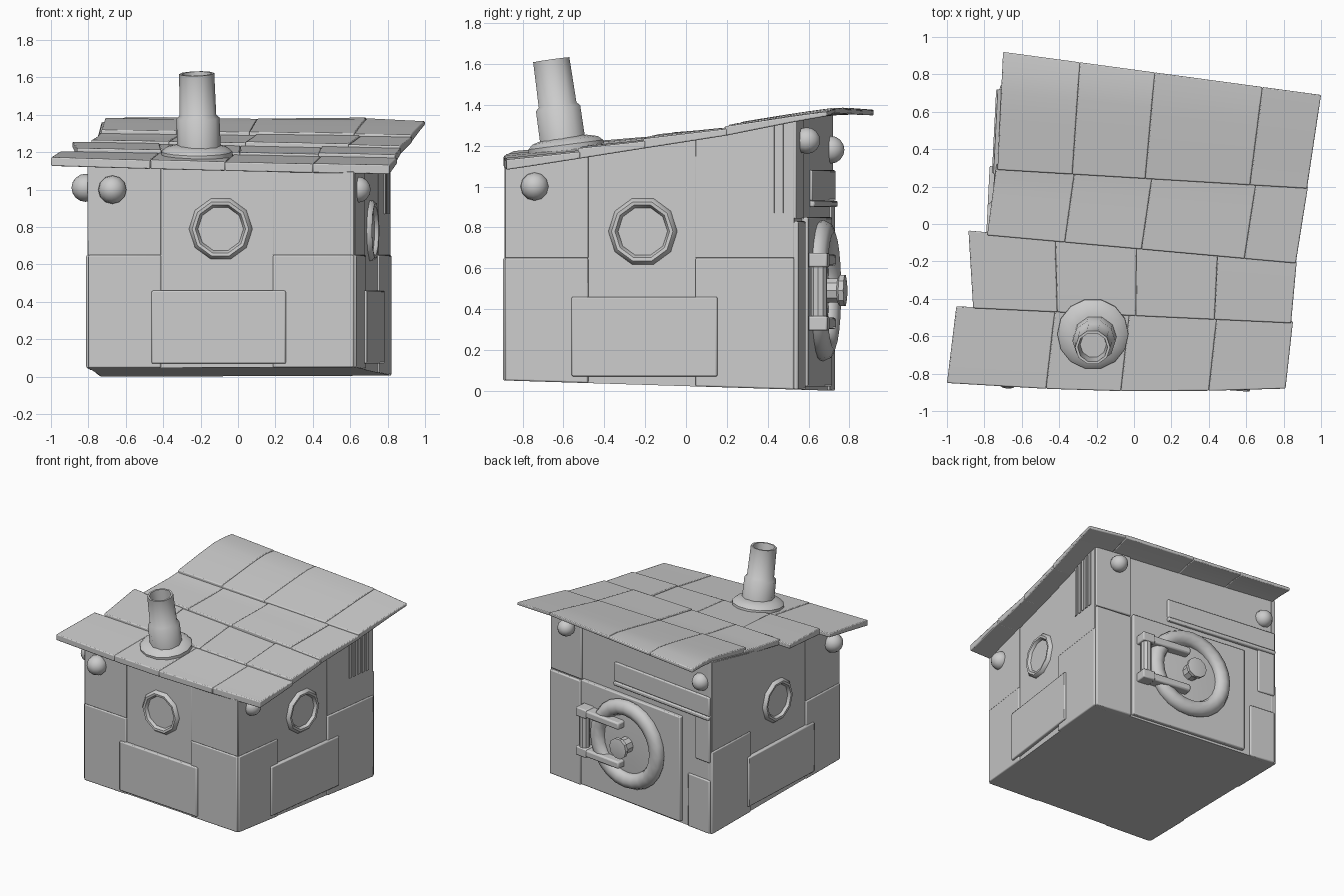
import bpy, bmesh, math, random
from mathutils import Matrix, Vector

if "Cube" in bpy.data.objects:
    bpy.data.objects.remove(bpy.data.objects["Cube"])

random.seed(3)
grey = bpy.data.materials.new("plain_grey")
grey.diffuse_color = (0.6, 0.6, 0.6, 1)
grey.use_nodes = True
grey.node_tree.nodes["Principled BSDF"].inputs["Base Color"].default_value = grey.diffuse_color


def finish(name, bm, matrix=None, bevel=0, angle=35):
    """Turn a bmesh into a shaded object."""
    if matrix is not None:
        bm.transform(matrix)
    bmesh.ops.recalc_face_normals(bm, faces=bm.faces[:])
    me = bpy.data.meshes.new(name)
    bm.to_mesh(me)
    bm.free()
    me.materials.append(grey)
    ob = bpy.data.objects.new(name, me)
    bpy.context.collection.objects.link(ob)
    if bevel:
        mod = ob.modifiers.new("soft_edges", 'BEVEL')
        mod.width, mod.segments = bevel, 2
    bpy.ops.object.select_all(action='DESELECT')
    ob.select_set(True)
    bpy.context.view_layer.objects.active = ob
    bpy.ops.object.shade_smooth_by_angle(angle=math.radians(angle))
    return ob


def loft(bm, rings, closed=False):
    """Skin rings of points; cap the ends unless the rings form a loop."""
    vs = [[bm.verts.new(p) for p in r] for r in rings]
    n = len(vs[0])
    pairs = list(zip(vs, vs[1:])) + ([(vs[-1], vs[0])] if closed else [])
    for a, b in pairs:
        for i in range(n):
            bm.faces.new((a[i], a[(i + 1) % n], b[(i + 1) % n], b[i]))
    if not closed:
        bm.faces.new(vs[0])
        bm.faces.new(vs[-1])


def lathe(name, profile, matrix, sides=12, closed=False, angle=35):
    """Spin (radius, height) points about local z."""
    bm = bmesh.new()
    loft(bm, [[(r * math.cos(2 * math.pi * i / sides), r * math.sin(2 * math.pi * i / sides), z)
               for i in range(sides)] for r, z in profile], closed)
    return finish(name, bm, matrix, angle=angle)


def roof_z(x, y):
    """Underside height of the lean-to roof."""
    pts = [(-1.0, 1.085), (-0.88, 1.10), (-0.2, 1.195), (0.2, 1.25), (0.55, 1.32), (0.75, 1.355), (1.0, 1.345)]
    for (a, za), (b, zb) in zip(pts, pts[1:]):
        if y <= b:
            break
    tilt = -0.022 * x * max(0, min(1, 0.2 - y))
    return za + (zb - za) * (y - a) / (b - a) + tilt


def floor_z(y):
    return 0.05 * (0.72 - y) / 1.6


# Crooked four-sided footprint
FL, FR, BR, BL = [Vector(p) for p in ((-.8, -.775), (.62, -.885), (.81, .53), (-.725, .72))]
walls = {"front": (FL, FR), "right": (FR, BR), "back": (BR, BL), "left": (BL, FL)}
length = {k: (b - a).length for k, (a, b) in walls.items()}


def frame(wall):
    """Local x runs along the wall, y points inward, z up."""
    a, b = walls[wall]
    d = (b - a).normalized()
    return Matrix(((d.x, -d.y, 0, a.x), (d.y, d.x, 0, a.y), (0, 0, 1, 0), (0, 0, 0, 1)))


def plate(name, wall, u0, u1, z0, z1=None, t=0.02, bevel=0.008):
    """Raised plate on a wall; a missing height follows the floor or roof."""
    m, bm, rings = frame(wall), bmesh.new(), []
    for u in (u0, u1):
        p = m @ Vector((u, 0, 0))
        lo = floor_z(p.y) if z0 is None else z0
        hi = roof_z(p.x, p.y) + 0.01 if z1 is None else z1
        rings.append([(u, -t, lo), (u, 0.03, lo), (u, 0.03, hi), (u, -t, hi)])
    loft(bm, rings)
    return finish(name, bm, m, bevel)


def on_wall(wall, u, z, out=0):
    """Matrix whose local z points out of the wall."""
    return frame(wall) @ Matrix.Translation((u, -out, z)) @ Matrix.Rotation(math.pi / 2, 4, 'X')


# House body
bm = bmesh.new()
ring = [a.lerp(b, i / 6) for a, b in walls.values() for i in range(6)]
loft(bm, [[(p.x, p.y, floor_z(p.y)) for p in ring],
          [(p.x, p.y, roof_z(p.x, p.y) + 0.012) for p in ring]])
finish("house_body", bm)

# Overlapping wall sheets at the corners: thick low ones, thin high ones
for wall, (ua, ub) in {"front": (.39, .99), "right": (.41, .94), "left": (.45, 1.1)}.items():
    L = length[wall]
    for side, u0, u1 in (("start", 0.0, ua), ("end", ub, L)):
        plate(f"{wall}_lower_sheet_{side}", wall, u0, u1, None, 0.65, t=0.012)
        plate(f"{wall}_upper_sheet_{side}", wall, u0, u1, 0.65, None, t=0.005, bevel=0.003)

# Low middle panels
for wall, u0, u1 in (("front", .34, 1.06), ("right", .33, 1.05), ("left", .41, 1.18)):
    plate(f"{wall}_low_panel", wall, u0, u1, 0.07, 0.46, t=0.026)

# Round windows: puffy frame and recessed pane
for wall, u, z in (("front", .71, .79), ("right", .68, .78), ("left", .77, .78)):
    lathe(f"{wall}_window_frame", [(.17, -.02), (.17, .006), (.152, .026), (.135, .024), (.122, .004), (.122, -.02)],
          on_wall(wall, u, z), 10, True, 50)
    lathe(f"{wall}_window_pane", [(.125, -.02), (.125, .004)], on_wall(wall, u, z), 10)

# Round corner lamps
for wall, u, z, r, out in (("front", .13, 1.0, .076, .02), ("right", .145, 1.0, .07, .0),
                           ("left", 1.4, 1.01, .075, .02), ("back", .18, 1.225, .065, .04),
                           ("back", 1.45, 1.18, .068, .0)):
    bm = bmesh.new()
    bmesh.ops.create_uvsphere(bm, u_segments=12, v_segments=8, radius=r)
    finish(f"{wall}_lamp", bm, on_wall(wall, u, z, out))

# Slatted vent on the right wall
for i in range(5):
    plate("vent_slat", "right", 1.17 + i * 0.045, 1.195 + i * 0.045, 0.87, None, t=0.012, bevel=0)

# Back wall sheets and hatch panel
plate("back_corner_sheet_right_low", "back", 0, .3, None, .83, t=.02)
plate("back_corner_sheet_right_high", "back", 0, .3, .84, None, t=.012)
plate("back_corner_sheet_left", "back", 1.33, 1.54, None, .42, t=.012)
plate("back_side_sheet_left", "back", 1.40, 1.54, .56, .92, t=.012)
plate("back_top_band", "back", .62, 1.54, .93, 1.08, t=.015)
plate("back_band_rail", "back", .62, 1.54, .9, .93, t=.025)
plate("hatch_panel", "back", .31, 1.27, .02, .85, t=.03)

# Round hatch: rim, dished door and hub knob
hub = (.78, .49)
rim = [(.285 + .062 * math.cos(a), .045 + .055 * math.sin(a)) for a in (i * math.pi / 4 for i in range(8))]
lathe("hatch_rim", rim, on_wall("back", *hub), 24, True, 50)
lathe("hatch_door", [(.26, .0), (.26, .045), (.1, .055)], on_wall("back", *hub), 24)
lathe("hatch_knob", [(.062, .03), (.062, .12), (.08, .13), (.08, .155), (.05, .16)],
      on_wall("back", *hub), 10)

# Hatch hinge: upright pin, brackets and two arms
post = frame("back") @ Matrix.Translation((.39, -.075, .3))
lathe("hinge_pin", [(.04, 0), (.04, .37)], post, 10)
for z in (.33, .64):
    plate("hinge_bracket", "back", .34, .44, z - .035, z + .035, t=.12)
    plate("hinge_arm", "back", .4, .75, z - .028, z + .028, t=.115, bevel=.012)

# Roof of overlapping sheets: each row is front-left, back-left, back-right, front-right, seams
rows = [((-1.0, -.85), (-.95, -.44), (.85, -.52), (.81, -.88), (-.47, -.07, .4)),
        ((-.86, -.45), (-.885, -.035), (.87, -.2), (.84, -.53), (-.41, .01, .43)),
        ((-.785, -.06), (-.735, .32), (.93, .2), (.865, -.21), (-.37, .04, .59)),
        ((-.73, .29), (-.70, .92), (1.0, .69), (.925, .19), (-.33, .06, .62))]
for r, (a, b, c, d, seams) in enumerate(rows):
    a, b, c, d = map(Vector, (a, b, c, d))
    cuts = [0] + [(s - a.x) / (d.x - a.x) for s in seams] + [1]
    for i in range(4):
        lift, bm, rings = random.uniform(0, .008), bmesh.new(), []
        for k in range(7):
            v = k / 6
            left, right = a.lerp(b, v), d.lerp(c, v)
            p, q = left.lerp(right, cuts[i]), left.lerp(right, cuts[i + 1])
            if r == 0:  # eaves bow outward in the middle
                p.y -= .028 * math.sin(math.pi * cuts[i]) * (1 - v)
                q.y -= .028 * math.sin(math.pi * cuts[i + 1]) * (1 - v)
            top = .045 - .016 * v + lift
            if r == 3:
                top -= .008 * v
            zp, zq = roof_z(*p), roof_z(*q)
            if r == 3:  # back right of the roof lifts slightly
                zp += .012 * v * max(0, p.x) * (p.x < .9)
                zq += .012 * v * max(0, q.x) * (q.x < .9)
            rings.append([(p.x, p.y, zp), (q.x, q.y, zq), (q.x, q.y, zq + top), (p.x, p.y, zp + top)])
        loft(bm, rings)
        finish(f"roof_sheet_{r}_{i}", bm, bevel=.006)

# Chimney: flared collar and leaning two-step open pipe
lathe("chimney_collar", [(.19, 0), (.19, .03), (.165, .052), (.11, .066)],
      Matrix.Translation((-.22, -.585, 1.175)) @ Matrix.Rotation(.13, 4, 'X'), 14)
lean = Matrix.Translation((-.207, -.595, 1.16)) @ Matrix.Rotation(.14, 4, 'X') @ Matrix.Rotation(-.03, 4, 'Y')
lathe("chimney_pipe", [(.117, 0), (.115, .225), (.098, .24), (.094, .465), (.08, .465), (.07, .36)],
      lean, 10, angle=50)
